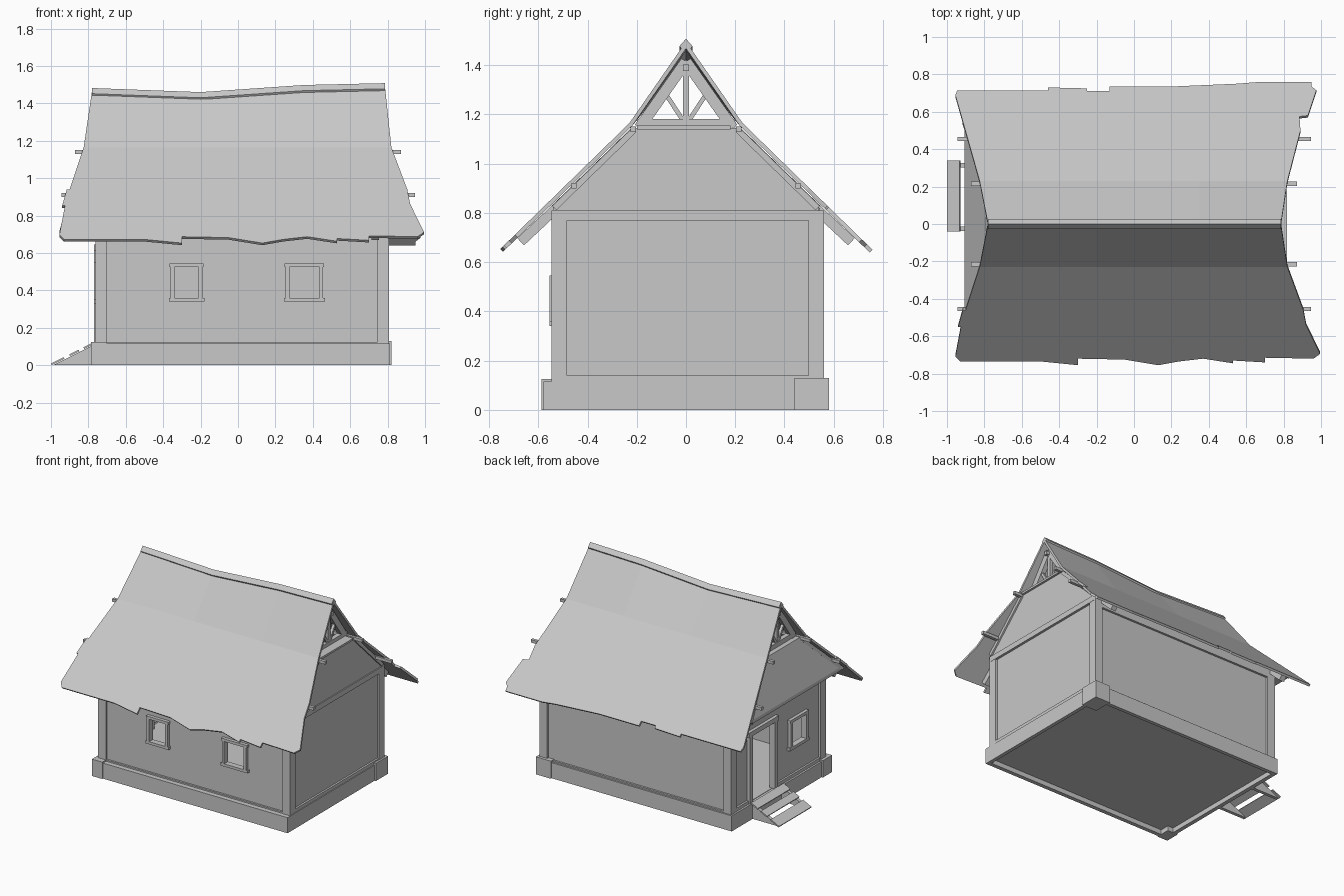
import bpy, bmesh
from mathutils import Vector

if "Cube" in bpy.data.objects:
    bpy.data.objects.remove(bpy.data.objects["Cube"])

GREY = (0.58, 0.58, 0.58, 1)
clay = bpy.data.materials.new("mid_grey")
clay.use_nodes = True
clay.diffuse_color = GREY
clay.node_tree.nodes["Principled BSDF"].inputs["Base Color"].default_value = GREY


def finish(name, bm):
    mesh = bpy.data.meshes.new(name)
    bm.to_mesh(mesh)
    bm.free()
    mesh.materials.append(clay)
    ob = bpy.data.objects.new(name, mesh)
    bpy.context.collection.objects.link(ob)
    return ob


def hull(name, points):
    bm = bmesh.new()
    verts = [bm.verts.new(p) for p in points]
    bmesh.ops.convex_hull(bm, input=verts)
    bmesh.ops.dissolve_limit(bm, angle_limit=0.01, verts=bm.verts, edges=bm.edges)
    bmesh.ops.recalc_face_normals(bm, faces=bm.faces)
    return finish(name, bm)


def box(name, xs, ys, zs):
    return hull(name, [(x, y, z) for x in xs for y in ys for z in zs])


def beam(name, start, end, width, height):
    a, b = Vector(start), Vector(end)
    along = (b - a).normalized()
    side = along.cross(Vector((0, 0, 1)))
    if side.length < 0.01:
        side = Vector((1, 0, 0))
    side.normalize()
    up = side.cross(along)
    return hull(name, [p + side * i * width / 2 + up * j * height / 2
                       for p in (a, b) for i in (-1, 1) for j in (-1, 1)])


def cut(target, cutters):
    for c in cutters:
        mod = target.modifiers.new("opening", 'BOOLEAN')
        mod.operation, mod.solver, mod.object = 'DIFFERENCE', 'EXACT', c
        bpy.context.view_layer.objects.active = target
        bpy.ops.object.modifier_apply(modifier=mod.name)
        bpy.data.objects.remove(c)


# Stone footing with a recessed underside, and its corner blocks
X0, X1, Y0, Y1 = -0.755, 0.8, -0.538, 0.553
footing = box("footing", (-0.775, 0.812), (-0.58, 0.572), (0, 0.115))
cut(footing, [box("cutter", (-0.745, 0.785), (-0.55, 0.545), (-0.1, 0.035))])
box("footing_block_back", (0.7, 0.822), (0.44, 0.582), (0, 0.13))
box("footing_block_front", (-0.785, -0.7), (-0.588, -0.48), (0, 0.125))

# Thin hollow walls, set behind the timbers, with windows and a doorway
INSET, THICK = 0.008, 0.028
walls = box("walls", (X0 + INSET, X1 - INSET), (Y0 + INSET, Y1 - INSET), (0.1, 0.82))
front_windows = [(-0.34, -0.21), (0.275, 0.435)]
end_window, doorway = (-0.31, -0.15), (0.06, 0.32)
cutters = [box("cutter", (X0 + THICK, X1 - THICK), (Y0 + THICK, Y1 - THICK), (0.118, 0.9))]
cutters += [box("cutter", w, (-0.7, -0.4), (0.36, 0.525)) for w in front_windows]
cutters += [box("cutter", (-0.9, -0.6), end_window, (0.35, 0.53)),
            box("cutter", (-0.9, -0.6), doorway, (0.118, 0.61))]
cut(walls, cutters)

# Corner posts, sills and top plates standing proud of the walls
for x, sx in ((X0, -1), (X1, 1)):
    for y, sy in ((Y0, -1), (Y1, 1)):
        box("corner_post", (x + sx * 0.008, x - sx * 0.055), (y + sy * 0.008, y - sy * 0.055), (0.11, 0.81))
for x, s in ((X0, -1), (X1, 1)):
    box("end_plate", (x + s * 0.01, x - s * 0.02), (Y0, Y1), (0.77, 0.81))
for x, ys in ((X0, (Y0, 0.03)), (X0, (0.35, Y1)), (X1, (Y0, Y1))):
    s = 1 if x > 0 else -1
    box("end_sill", (x + s * 0.006, x - s * 0.02), ys, (0.11, 0.14))
for y, s in ((Y0, -1), (Y1, 1)):
    box("side_sill", (X0, X1), (y + s * 0.006, y - s * 0.02), (0.11, 0.125))
    box("side_plate", (X0, X1), (y + s * 0.008, y - s * 0.02), (0.73, 0.81))


# Frames around the openings, laid along the front or the entrance end
def frame(name, place, span, z0, z1, w, sill=True):
    a, b = span
    for lo, hi in ((a - w, a), (b, b + w)):
        place(name + "_jamb", (lo, hi), (z0, z1))
    place(name + "_head", (a - w * 1.3, b + w * 1.3), (z1, z1 + w))
    if sill:
        place(name + "_sill", (a - w * 1.5, b + w * 1.5), (z0 - w, z0))


def on_front(name, span, zs):
    box(name, span, (Y0 - 0.016, Y0 + THICK), zs)


def on_end(name, span, zs):
    box(name, (X0 - 0.016, X0 + THICK), span, zs)


for w in front_windows:
    frame("front_window", on_front, w, 0.36, 0.525, 0.02)
frame("end_window", on_end, end_window, 0.35, 0.53, 0.022)
frame("door", on_end, doorway, 0.118, 0.61, 0.035, False)

# Entrance ramp: two wedge stringers and sloping planks with gaps
for y in (-0.025, 0.315):
    hull("ramp_stringer", [(x, v, z) for v in (y - 0.012, y + 0.012)
                           for x, z in ((-0.99, 0), (-0.77, 0), (-0.77, 0.11))])
for xa, xb in ((-0.998, -0.93), (-0.9, -0.85), (-0.825, -0.77)):
    za, zb = (0.5 * (x + 1) for x in (xa, xb))
    beam("ramp_plank", (xa, 0.15, za + 0.004), (xb, 0.15, zb + 0.004), 0.38, 0.01)

# Gable infill and edge trim: upright at one end, leaning outward at the other
for name, inner, top, low in (("upright_gable", 0.765, 0.802, 0.802), ("leaning_gable", -0.735, -0.79, -0.905)):
    hull(name, [(x, s * y, z) for s in (-1, 1) for y, z, o in ((0.54, 0.81, low), (0.54, 0.835, low), (0.222, 1.145, top))
                for x in (inner, o)])
    for s in (-1, 1):
        beam(name + "_trim", (top, s * 0.21, 1.137), (low, s * 0.535, 0.82), 0.024, 0.024)
box("gable_ledge", (0.73, 0.818), (-0.2, 0.18), (1.14, 1.155))

# Roof trusses set back from the gable faces, and rafters running to the eaves
for x in (0.735, -0.74):
    beam("tie_beam", (x, -0.2, 1.165), (x, 0.2, 1.165), 0.035, 0.035)
    beam("king_post", (x, 0, 1.16), (x, 0, 1.42), 0.025, 0.025)
    for s in (-1, 1):
        beam("upper_rafter", (x, s * 0.19, 1.145), (x, 0, 1.415), 0.035, 0.045)
        beam("strut", (x, s * 0.015, 1.18), (x, s * 0.08, 1.28), 0.02, 0.018)
        beam("lower_rafter", (x, s * 0.195, 1.13), (x, s * 0.672, 0.683), 0.04, 0.04)

# Purlins poking out past the roof edges
beam("ridge_purlin", (-0.77, 0, 1.39), (0.775, 0, 1.39), 0.025, 0.025)
for s in (-1, 1):
    for y, z, reach in ((0.215, 1.14, 0.872), (0.455, 0.91, 0.945)):
        beam("purlin", (-reach, s * y, z), (reach, s * y, z), 0.022, 0.022)

# Sagging roof sheets with ragged eaves
ridge = [(-0.78, 1.482), (-0.2, 1.46), (0.35, 1.498), (0.785, 1.508)]
knee_xs = (-0.825, -0.2, 0.35, 0.82)
KNEE_Y, KNEE_Z, PITCH = 0.23, 1.165, 0.975
front_eave = [(-0.9, 0.46), (-0.915, 0.46), (-0.94, 0.55), (-0.925, 0.55), (-0.955, 0.71), (-0.93, 0.735),
              (-0.67, 0.735), (-0.5, 0.735), (-0.3, 0.755), (-0.3, 0.72), (-0.05, 0.725), (0.13, 0.755),
              (0.24, 0.735), (0.37, 0.72), (0.53, 0.745), (0.53, 0.73), (0.7, 0.74), (0.7, 0.715),
              (0.96, 0.72), (0.995, 0.695), (0.92, 0.54), (0.905, 0.46)]
back_eave = [(-0.955, 0.69), (-0.945, 0.715), (-0.46, 0.715), (-0.46, 0.73), (-0.25, 0.725), (-0.25, 0.71),
             (-0.13, 0.71), (-0.13, 0.735), (0.2, 0.735), (0.55, 0.75), (0.65, 0.758), (0.95, 0.758),
             (0.95, 0.735), (0.975, 0.715), (0.93, 0.58), (0.885, 0.575), (0.89, 0.5)]
for name, s, eave in (("front_roof", -1, front_eave), ("back_roof", 1, back_eave)):
    bm = bmesh.new()
    top = [bm.verts.new((x, 0, z - 0.012)) for x, z in ridge]
    knee = [bm.verts.new((x, s * KNEE_Y, KNEE_Z)) for x in knee_xs]
    low = [bm.verts.new((x, s * y, KNEE_Z - PITCH * (y - KNEE_Y))) for x, y in eave]
    for i in range(3):
        bm.faces.new((top[i], top[i + 1], knee[i + 1], knee[i]))
    bm.faces.new(knee[::-1] + low)
    bm.normal_update()
    for f in bm.faces:
        if f.normal.z < 0:
            f.normal_flip()
    sheet = finish(name, bm)
    mod = sheet.modifiers.new("thickness", 'SOLIDIFY')
    mod.thickness, mod.offset = 0.016, -1

# Ridge cap boards following the sag
for s in (-1, 1):
    for (xa, za), (xb, zb) in zip(ridge, ridge[1:]):
        hull("ridge_board", [(x, s * y, z + d) for x, z in ((xa, za), (xb, zb))
                             for y, d in ((0, 0), (0.026, -0.03), (0.02, -0.04), (0, -0.02))])
